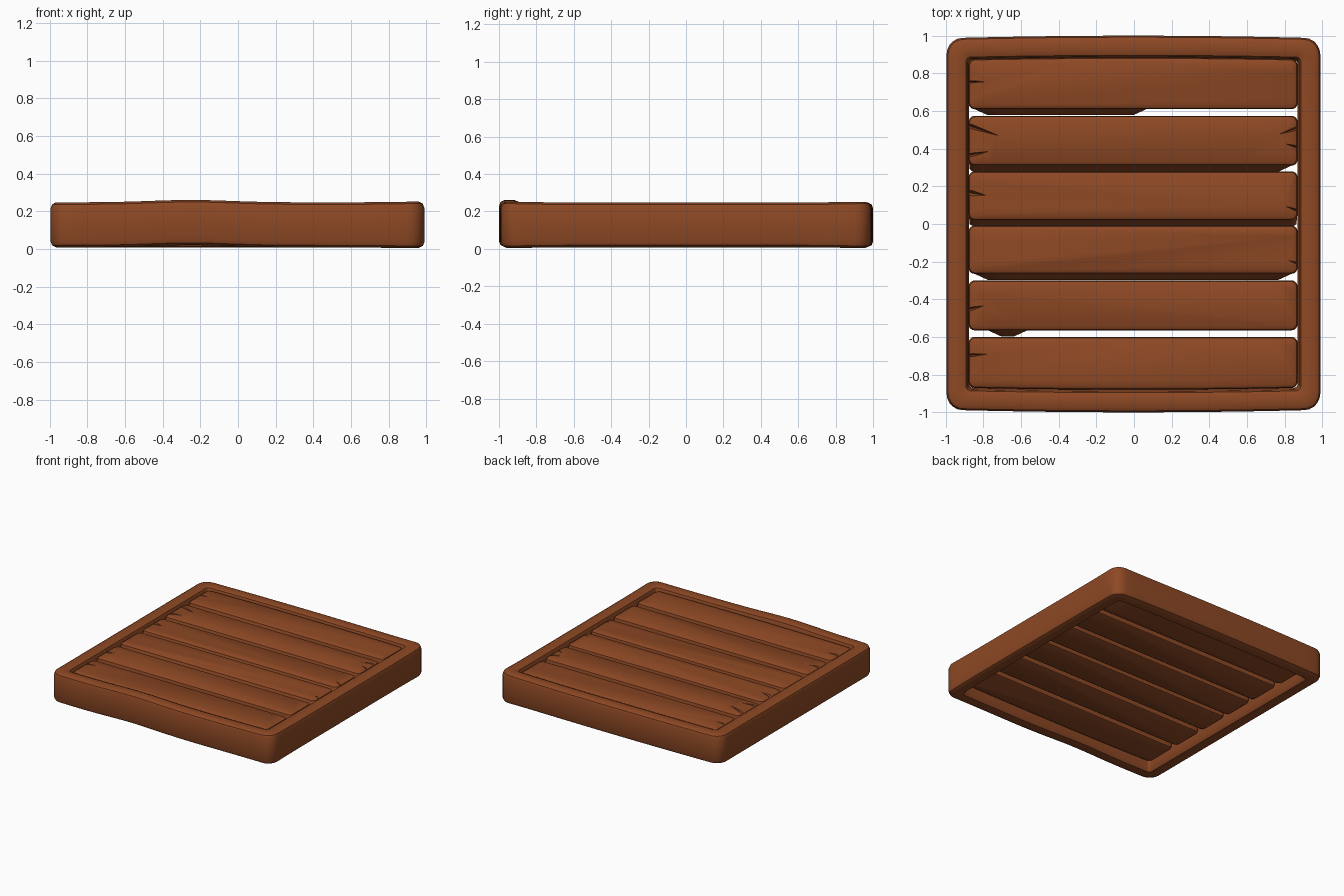
import bpy, bmesh, math

if "Cube" in bpy.data.objects:
    bpy.data.objects.remove(bpy.data.objects["Cube"], do_unlink=True)

# One warm brown for all the wood
wood = bpy.data.materials.new("brown_wood")
wood.use_nodes = True
brown = (0.27, 0.066, 0.018, 1)
wood.diffuse_color = brown
bsdf = wood.node_tree.nodes["Principled BSDF"]
bsdf.inputs["Base Color"].default_value = brown
bsdf.inputs["Roughness"].default_value = 0.8


def rounded_loop(hx, hy, r, steps=24, arc=5):
    """Rounded rectangle with evenly divided sides, counter-clockwise."""
    corners = [(hx - r, -hy + r), (hx - r, hy - r), (-hx + r, hy - r), (-hx + r, -hy + r)]
    pts = []
    for i, (cx, cy) in enumerate(corners):
        for k in range(arc + 1):
            a = math.radians(90 * (i - 1 + k / arc))
            pts.append((cx + r * math.cos(a), cy + r * math.sin(a)))
        nx, ny = corners[(i + 1) % 4]
        a = math.radians(90 * i)
        sx, sy = r * math.cos(a), r * math.sin(a)
        for k in range(1, steps):
            t = k / steps
            pts.append((cx + (nx - cx) * t + sx, cy + (ny - cy) * t + sy))
    return pts


def skin(name, profile, closed, move):
    """Loft rounded loops (hx, hy, r, z); close as a ring or cap both ends."""
    bm = bmesh.new()
    rings = []
    for j, (hx, hy, r, z) in enumerate(profile):
        rings.append([bm.verts.new(move(j, x, y, z)) for x, y in rounded_loop(hx, hy, r)])
    count = len(rings[0])
    for j in range(len(rings) if closed else len(rings) - 1):
        a, b = rings[j], rings[(j + 1) % len(rings)]
        for k in range(count):
            n = (k + 1) % count
            bm.faces.new((a[k], a[n], b[n], b[k]))
    if not closed:
        bm.faces.new(rings[0][::-1])
        bm.faces.new(rings[-1])
    bmesh.ops.recalc_face_normals(bm, faces=bm.faces)
    return finish(name, bm)


def finish(name, bm):
    mesh = bpy.data.meshes.new(name)
    bm.to_mesh(mesh)
    bm.free()
    mesh.materials.append(wood)
    obj = bpy.data.objects.new(name, mesh)
    bpy.context.collection.objects.link(obj)
    return obj


def activate(obj):
    bpy.ops.object.select_all(action="DESELECT")
    obj.select_set(True)
    bpy.context.view_layer.objects.active = obj


def bow(x, y):
    return y * (1 + 0.014 * (1 - x * x))


# Frame: rounded rim with a hand-carved bow along its edges
def frame_move(j, x, y, z):
    bump = 0.013 * math.exp(-((x + 0.25) / 0.3) ** 2) * (0.5 - 0.5 * y)
    corner = 0.008 * max(0, x) ** 6 * abs(y) ** 6
    lift = bump + (corner if z > 0.12 else -corner)
    return (x - 0.003, bow(x, y), z + lift)


rim = [(0.96, 0.07, 0.008), (0.985, 0.08, 0.02), (0.993, 0.085, 0.04),
       (0.993, 0.085, 0.215), (0.985, 0.08, 0.237), (0.965, 0.07, 0.248),
       (0.91, 0.04, 0.248), (0.89, 0.025, 0.24), (0.883, 0.02, 0.222),
       (0.873, 0.02, 0.15), (0.88, 0.02, 0.04), (0.9, 0.03, 0.012)]
frame = skin("frame", [(h, h - 0.006, r, z) for h, r, z in rim], True, frame_move)

# Planks: y range, and the x range where a side ridge fills the gap below
TOP = 0.236
planks = [(0.61, 0.873, -0.84, 0.03), (0.31, 0.575, -0.87, 0.78),
          (0.02, 0.28, -0.87, 0.87), (-0.265, -0.008, -0.78, 0.83),
          (-0.565, -0.3, -0.77, -0.61), (-0.868, -0.6, 1, 1)]

# End cracks: plank, side, mouth y, tip x, tip y, half width
cracks = [(0, -1, 0.755, -0.77, 0.757, 0.010), (1, -1, 0.53, -0.69, 0.46, 0.018),
          (1, -1, 0.36, -0.75, 0.39, 0.016), (2, -1, 0.17, -0.77, 0.15, 0.026),
          (4, -1, -0.46, -0.78, -0.43, 0.018), (5, -1, -0.70, -0.76, -0.69, 0.014),
          (1, 1, 0.52, 0.75, 0.47, 0.016), (1, 1, 0.40, 0.79, 0.43, 0.012),
          (2, 1, 0.06, 0.79, 0.10, 0.012), (3, 1, -0.22, 0.81, -0.19, 0.012)]

parts = [frame]
for i, (y0, y1, left, right) in enumerate(planks):
    mid, hy = (y0 + y1) / 2, (y1 - y0) / 2

    def plank_move(j, x, y, z):
        yy = y + mid
        if j == 3 and y < -hy + 0.02 and left < x < right:
            yy -= 0.032
        return (x - 0.005, bow(x, yy) if abs(yy) > 0.8 else yy, z)

    layers = [(0.02, 0.075), (0.005, 0.083), (0, 0.1), (0, 0.15),
              (0, 0.205), (0.005, 0.226), (0.02, TOP)]
    plank = skin("plank_%d" % (i + 1),
                 [(0.874 - d, hy - d, 0.032, z) for d, z in layers], False, plank_move)

    # Carve the wedge-shaped cracks
    for owner, side, y, tip_x, tip_y, w in cracks:
        if owner != i:
            continue
        bm = bmesh.new()
        end = side * 0.9
        a, b, c, d = [bm.verts.new(p) for p in (
            (end, y - w, TOP + 0.01), (end, y + w, TOP + 0.01),
            (tip_x, tip_y, TOP + 0.01), (end, y, TOP - 0.06))]
        for face in ((a, b, c), (a, b, d), (b, c, d), (c, a, d)):
            bm.faces.new(face)
        bmesh.ops.recalc_face_normals(bm, faces=bm.faces)
        cutter = finish("crack_cutter", bm)
        cutter.hide_render = True
        cut = plank.modifiers.new("crack", "BOOLEAN")
        cut.operation = "DIFFERENCE"
        cut.solver = "EXACT"
        cut.object = cutter
        activate(plank)
        bpy.ops.object.modifier_apply(modifier=cut.name)
        bpy.data.objects.remove(cutter, do_unlink=True)
    parts.append(plank)

for obj in parts:
    activate(obj)
    bpy.ops.object.shade_smooth_by_angle(angle=math.radians(35))
